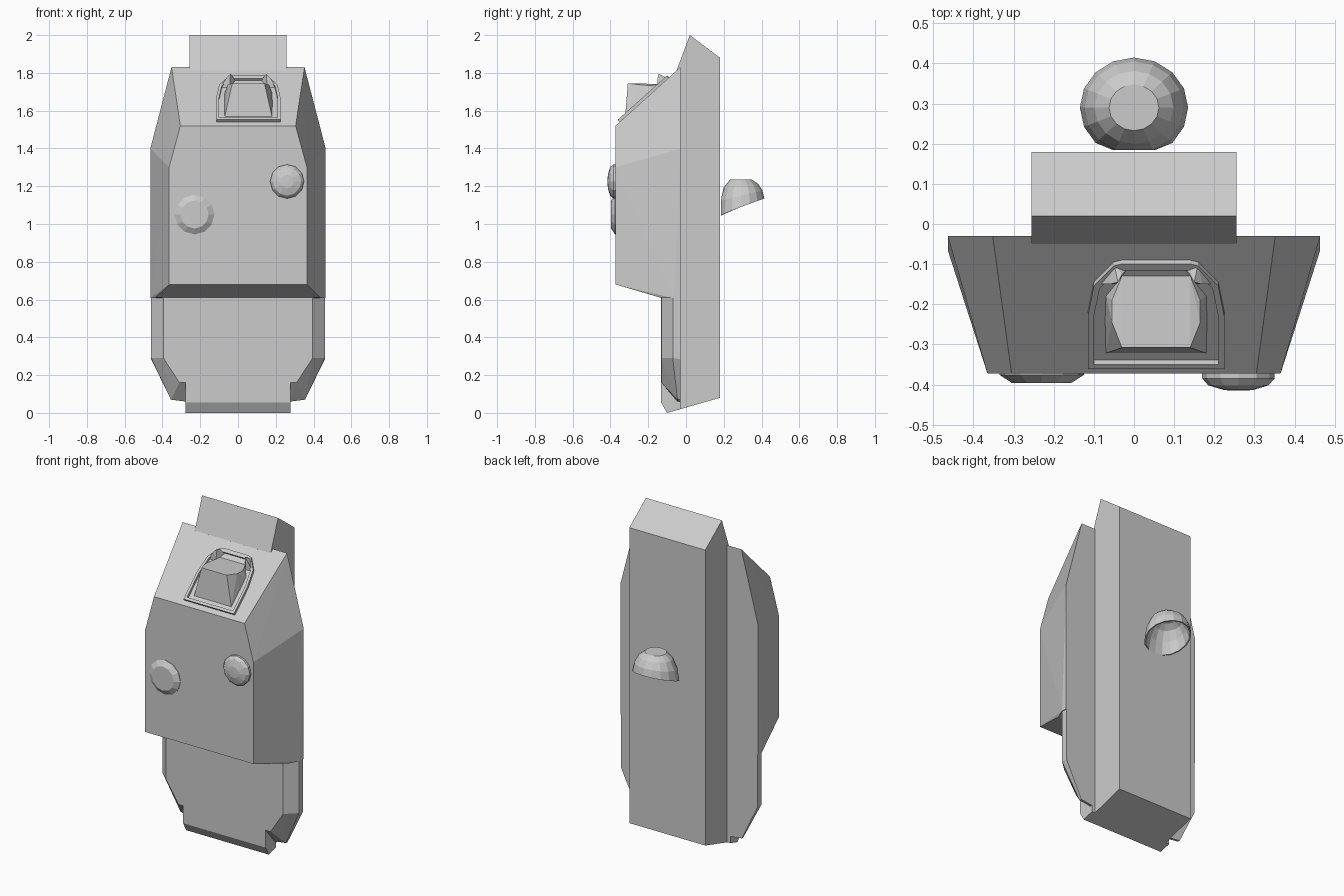
import bpy, bmesh
from math import cos, sin, pi

if "Cube" in bpy.data.objects:
    bpy.data.objects.remove(bpy.data.objects["Cube"])


def finish(name, bm):
    bmesh.ops.recalc_face_normals(bm, faces=bm.faces)
    me = bpy.data.meshes.new(name)
    bm.to_mesh(me)
    bm.free()
    ob = bpy.data.objects.new(name, me)
    bpy.context.collection.objects.link(ob)
    return ob


def hull(name, pts, mirror=None):
    """Convex solid; optionally mirror the points about x = mirror."""
    if mirror is not None:
        pts = pts + [(2 * mirror - x, y, z) for x, y, z in pts]
    bm = bmesh.new()
    for p in pts:
        bm.verts.new(p)
    bmesh.ops.convex_hull(bm, input=bm.verts)
    bmesh.ops.dissolve_limit(bm, angle_limit=0.01, verts=bm.verts, edges=bm.edges)
    return finish(name, bm)


def loft(name, rings, cap=True, closed=False):
    """Skin a list of equal-length point rings."""
    bm = bmesh.new()
    vs = [[bm.verts.new(p) for p in r] for r in rings]
    n = len(vs[0])
    pairs = list(zip(vs, vs[1:])) + ([(vs[-1], vs[0])] if closed else [])
    for a, b in pairs:
        for i in range(n):
            j = (i + 1) % n
            bm.faces.new((a[i], a[j], b[j], b[i]))
    if cap:
        bm.faces.new(vs[0])
        bm.faces.new(vs[-1])
    return finish(name, bm)


# Back slab: side profile extruded across x
slab = [(-.05, 1.812), (.02, 2.0), (.18, 1.88), (.18, .08), (-.05, .014)]
hull("back_slab", [(.256, y, z) for y, z in slab], 0)

# Faceted main shell
hull("main_shell", [(.365, -.373, .68), (.365, -.373, 1.30), (.305, -.373, 1.52),
                    (.435, -.135, .61), (.464, -.065, .607), (.464, -.03, .607),
                    (.464, -.03, 1.40), (.352, -.03, 1.83)], 0)

# Lower plate with bevelled rim, and the tongue that reaches the ground
hull("lower_plate", [(.395, -.13, .65), (.395, -.13, .29), (.31, -.13, .16),
                     (.46, -.07, .65), (.46, -.07, .29), (.46, -.03, .65),
                     (.46, -.03, .285), (.355, -.045, .07), (.355, -.03, .07),
                     (.275, -.045, .06), (.275, -.03, .06)], 0)
tongue = [(-.132, .65), (-.132, .055), (-.10, 0), (-.03, .02), (-.03, .65)]
hull("lower_tongue", [(.278, y, z) for y, z in tongue], 0)


# Round studs on the front
def stud(name, cx, cz, n, prof):
    loft(name, [[(cx + r * cos(2 * pi * i / n), y, cz + r * sin(2 * pi * i / n))
                 for i in range(n)] for r, y in prof])


stud("flat_stud", -.23, 1.05, 12, [(.105, -.36), (.105, -.376), (.074, -.396)])
stud("domed_stud", .26, 1.225, 12,
     [(.09, -.36), (.09, -.385), (.075, -.402), (.035, -.414), (.004, -.415)])


# Raised frame on the sloping top
def slope(x, y, lift=0):
    return (x, y - .674 * lift, 1.523 + (y + .373) * .895 + .739 * lift)


def outline(half):
    return half + [(.11 - x, y) for x, y in reversed(half)]


outer = outline([(-.115, -.352), (-.115, -.22), (-.10, -.145), (-.05, -.095), (-.03, -.09)])
inner = outline([(-.10, -.340), (-.10, -.22), (-.085, -.150), (-.04, -.110), (-.025, -.107)])
loft("top_frame", [[slope(x, y, h) for x, y in o] for o, h in
                   ((outer, -.01), (outer, .014), (inner, .014), (inner, -.01))],
     cap=False, closed=True)

# Pointed tabs at the upper corners of the frame
for side in (1, -1):
    def sx(x):
        return .055 + side * (x - .055)
    base = [(-.095, -.15), (-.045, -.15), (-.015, -.11), (-.05, -.097)]
    hull("frame_tab", [slope(sx(x), y, 0) for x, y in base]
         + [(sx(-.06), -.15, 1.775), (sx(-.04), -.145, 1.795), (sx(-.03), -.125, 1.785)])

# Tapered block inside the frame
hull("top_block", [slope(-.07, -.322), slope(-.072, -.24), slope(-.07, -.18), slope(-.03, -.13),
                   (-.03, -.308, 1.745), (-.055, -.245, 1.737),
                   (-.055, -.19, 1.732), (-.02, -.145, 1.735)], .055)

# Hooded spout on the back: rings whose rim dips toward the slab
n, cy = 16, .29


def hood_ring(r, drop):
    pts = []
    for i in range(n):
        a = 2 * pi * i / n
        s = sin(a)
        low = 1.09 + .045 * s if s > 0 else 1.09 + .05 * s
        z = 1.235 + (low - 1.235) * drop
        pts.append((r * 1.07 * cos(a), max(cy + r * s * .99, .184), z))
    return pts


loft("back_hood", [hood_ring(*p) for p in
                   ((.058, 0), (.092, .22), (.116, .58), (.126, 1),
                    (.118, 1), (.102, .6), (.078, .3), (.045, .16))])
